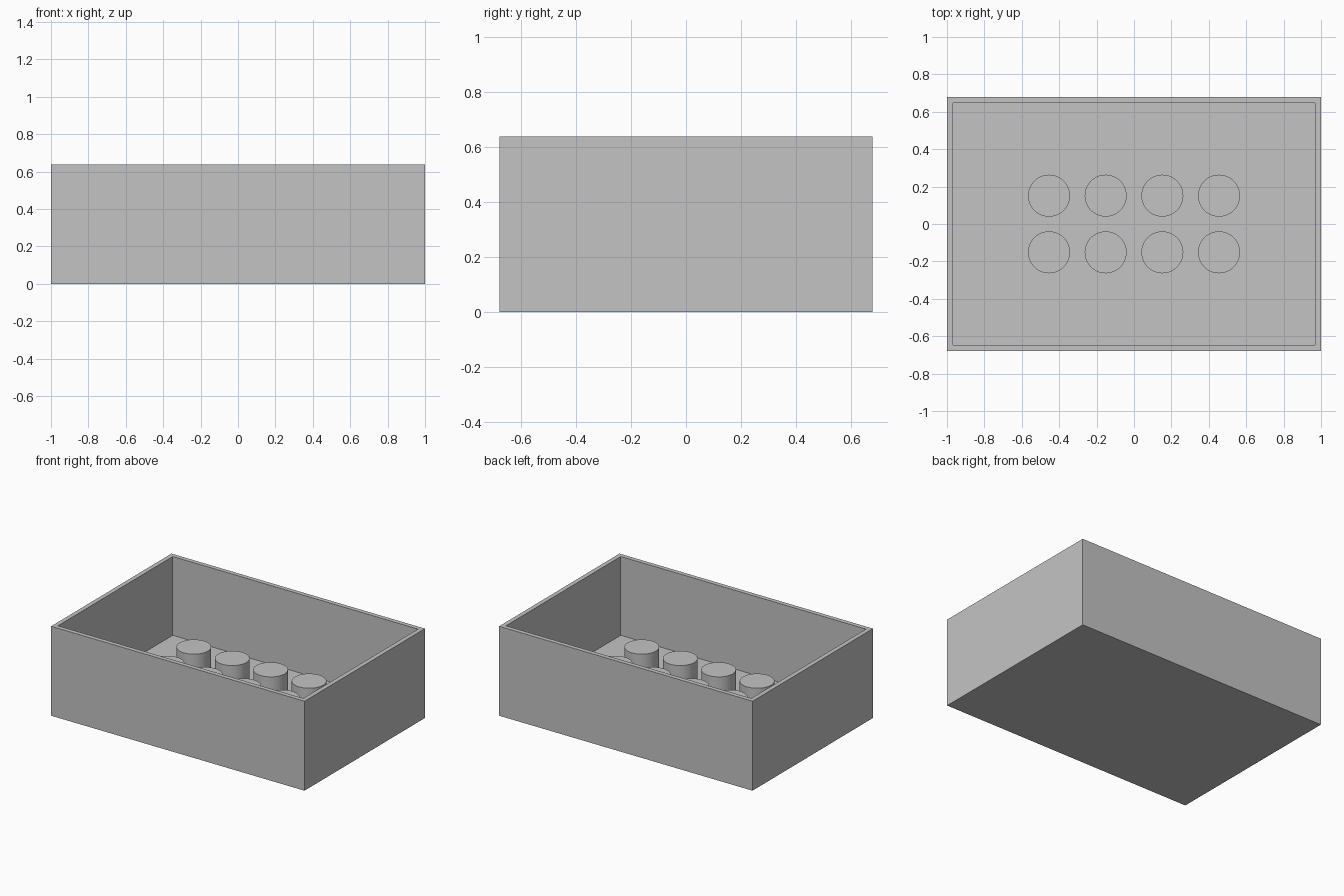
import bpy
import bmesh
import math
from mathutils import Vector

# Remove the default cube
cube = bpy.data.objects.get("Cube")
if cube:
    bpy.data.objects.remove(cube, do_unlink=True)

WIDTH, DEPTH, HEIGHT = 2.0, 1.357, 0.638
WALL, FLOOR = 0.045, 0.076
PITCH, STUD_RADIUS, STUD_TOP = 0.303, 0.112, 0.32

# Single plain grey
grey = bpy.data.materials.new("light_grey")
grey.use_nodes = True
colour = (0.55, 0.55, 0.55, 1)
grey.diffuse_color = colour
grey.node_tree.nodes["Principled BSDF"].inputs["Base Color"].default_value = colour


def add_object(name, bm):
    mesh = bpy.data.meshes.new(name)
    bmesh.ops.recalc_face_normals(bm, faces=bm.faces)
    bm.to_mesh(mesh)
    bm.free()
    mesh.materials.append(grey)
    obj = bpy.data.objects.new(name, mesh)
    bpy.context.collection.objects.link(obj)
    return obj


# Open tray: a box whose top is inset to a rim and pushed down to the floor
bm = bmesh.new()
bmesh.ops.create_cube(bm, size=1)
bmesh.ops.scale(bm, vec=(WIDTH, DEPTH, HEIGHT), verts=bm.verts)
bmesh.ops.translate(bm, vec=(0, 0, HEIGHT / 2), verts=bm.verts)
bm.normal_update()
top = max(bm.faces, key=lambda f: f.calc_center_median().z)
bmesh.ops.inset_region(bm, faces=[top], thickness=WALL)
sunk = bmesh.ops.extrude_discrete_faces(bm, faces=[top])["faces"][0]
bmesh.ops.translate(bm, vec=Vector((0, 0, FLOOR - HEIGHT)), verts=sunk.verts)
add_object("tray", bm)

# Two rows of four round studs on the floor, slightly sunk into it
base = FLOOR - 0.01
for row in range(2):
    for col in range(4):
        bm = bmesh.new()
        bmesh.ops.create_cone(bm, cap_ends=True, segments=64, radius1=STUD_RADIUS,
                              radius2=STUD_RADIUS, depth=STUD_TOP - base)
        stud = add_object(f"stud_{row + 1}_{col + 1}", bm)
        stud.location = ((col - 1.5) * PITCH, (row - 0.5) * PITCH, (base + STUD_TOP) / 2)
        bpy.ops.object.select_all(action="DESELECT")
        stud.select_set(True)
        bpy.context.view_layer.objects.active = stud
        bpy.ops.object.shade_smooth_by_angle(angle=math.radians(30))
